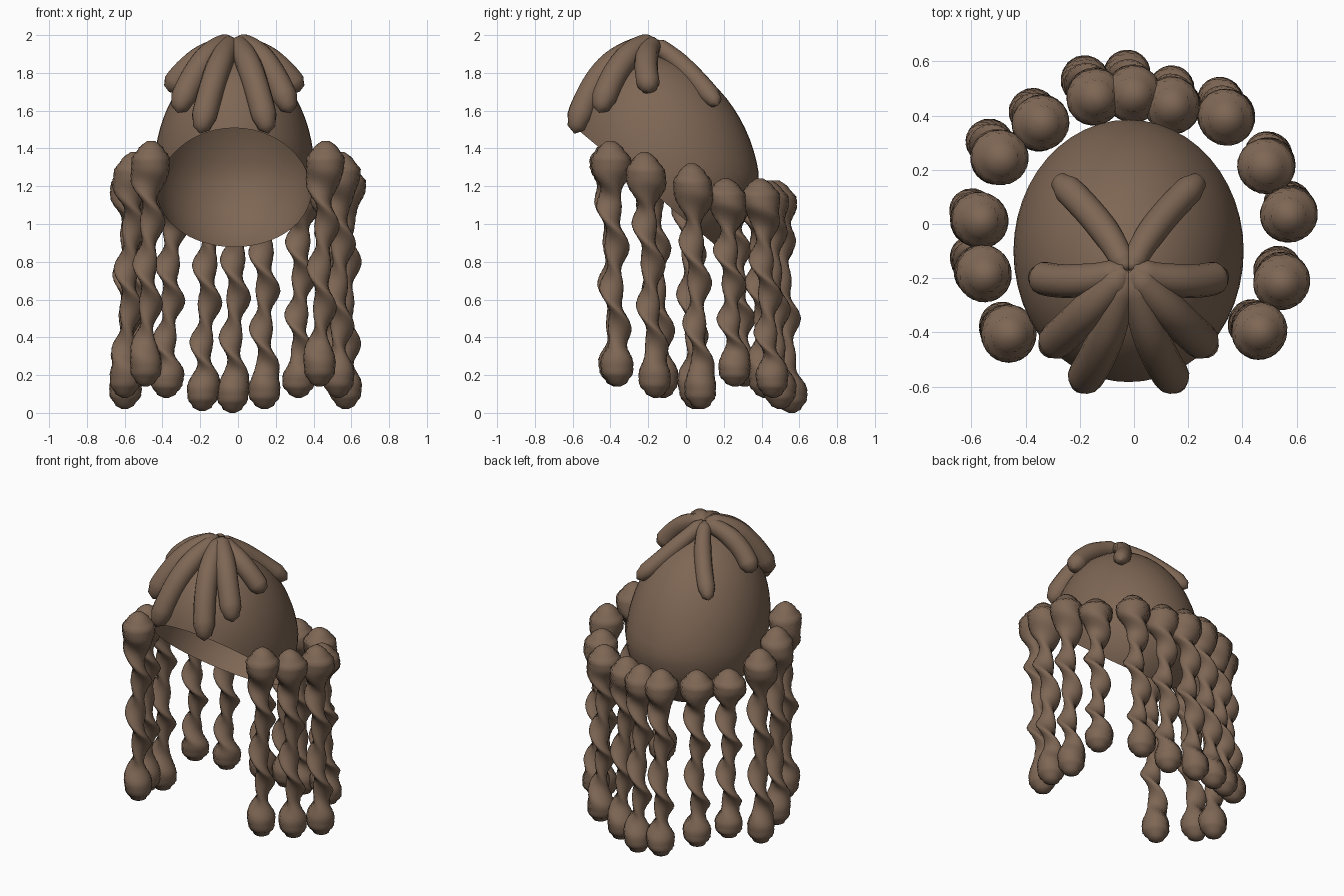
import bpy, bmesh
from math import sin, cos, pi
from mathutils import Vector

cube = bpy.data.objects.get("Cube")
if cube:
    bpy.data.objects.remove(cube, do_unlink=True)

brown = bpy.data.materials.new("brown_hair")
brown.use_nodes = True
COLOUR = (0.21, 0.135, 0.09, 1)
brown.diffuse_color = COLOUR
brown.node_tree.nodes["Principled BSDF"].inputs["Base Color"].default_value = COLOUR
MID = -0.02  # centre line of the cap


def finish(bm, name):
    mesh = bpy.data.meshes.new(name)
    bm.to_mesh(mesh)
    bm.free()
    mesh.materials.append(brown)
    mesh.shade_smooth()
    obj = bpy.data.objects.new(name, mesh)
    bpy.context.collection.objects.link(obj)
    return obj


def interp(table, t):
    for (t0, a), (t1, b) in zip(table, table[1:]):
        if t <= t1:
            f = (t - t0) / (t1 - t0)
            f = f * f * (3 - 2 * f)
            return a + (b - a) * f
    return table[-1][1]


def skin(rings, name):
    """Join rings of points into a closed tube."""
    bm = bmesh.new()
    loops = [[bm.verts.new(p) for p in ring] for ring in rings]
    n = len(loops[0])
    for a, b in zip(loops, loops[1:]):
        for i in range(n):
            j = (i + 1) % n
            bm.faces.new((a[i], a[j], b[j], b[i]))
    bm.faces.new(loops[0])
    bm.faces.new(loops[-1])
    bmesh.ops.recalc_face_normals(bm, faces=bm.faces)
    return finish(bm, name)


# Cap: egg shaped shell, cut open along a sloping plane
bm = bmesh.new()
bmesh.ops.create_uvsphere(bm, u_segments=48, v_segments=32, radius=1)
for v in bm.verts:
    up = v.co.z > 0
    z = v.co.z * (0.62 if up else 0.47)
    lean = 0.15 * z if up else 0
    v.co = (MID + 0.425 * v.co.x, -0.1 + 0.485 * v.co.y - lean, 1.27 + z)
bmesh.ops.bisect_plane(bm, geom=bm.verts[:] + bm.edges[:] + bm.faces[:],
                       plane_co=(0, 0.165, 0.88), plane_no=(0, 0.643, 0.766),
                       clear_inner=True)
finish(bm, "cap")

# Locks fanning out from the crown, mirrored left and right
LOCK_THICKNESS = [(0, 0.5), (0.12, 0.85), (0.5, 1), (0.88, 1), (0.96, 0.7), (1, 0.05)]
LOCKS = {
    "front": ((0.09, -0.43, 1.81), (0.18, -0.59, 1.48), 0.068),
    "middle": ((0.16, -0.33, 1.86), (0.30, -0.46, 1.59), 0.068),
    "side": ((0.20, -0.21, 1.865), (0.345, -0.19, 1.70), 0.062),
    "back": ((0.10, -0.01, 1.83), (0.27, 0.17, 1.63), 0.054),
}


def lock(name, side, middle, end, radius):
    a = Vector((0.01, -0.17, 1.955))
    b, c = Vector(middle), Vector(end)
    ctrl = 2 * b - (a + c) / 2
    rings = []
    steps = 28
    for k in range(steps + 1):
        t = k / steps
        p = a * (1 - t) ** 2 + ctrl * 2 * t * (1 - t) + c * t * t
        tangent = ((ctrl - a) * (1 - t) + (c - ctrl) * t).normalized()
        u = tangent.cross(Vector((0, 0, 1))).normalized()
        w = u.cross(tangent)
        r = radius * interp(LOCK_THICKNESS, t)
        ring = [p + r * (u * cos(q) + w * sin(q))
                for q in (2 * pi * i / 14 for i in range(14))]
        rings.append([(MID + side * v.x, v.y, v.z) for v in ring])
    skin(rings, name)


for key, (middle, end, radius) in LOCKS.items():
    lock(key + "_lock_left", 1, middle, end, radius)
    lock(key + "_lock_right", -1, middle, end, radius)

# Twisted strands: a round knot on top, a flat twisting length, a drop at the tip
THICKNESS = [(0, 0.02), (0.025, 0.065), (0.075, 0.108), (0.11, 0.108), (0.25, 0.068),
             (0.8, 0.063), (0.9, 0.09), (0.945, 0.085), (0.985, 0.05), (1, 0.015)]
FLATNESS = [(0, 1), (0.1, 0.95), (0.24, 0.6), (0.78, 0.58), (0.91, 0.95), (1, 1)]
# top x, top y, tip x, tip y, top height, tip height
STRANDS = [
    (-0.46, -0.41, -0.49, -0.37, 1.44, 0.14),
    (-0.55, -0.19, -0.60, -0.12, 1.38, 0.08),
    (-0.565, 0.01, -0.60, 0.05, 1.31, 0.02),
    (-0.49, 0.24, -0.54, 0.31, 1.24, 0.14),
    (-0.34, 0.37, -0.38, 0.42, 1.24, 0.08),
    (-0.14, 0.465, -0.19, 0.54, 1.23, 0.01),
    (0.0, 0.475, -0.03, 0.56, 1.23, 0.0),
    (0.14, 0.435, 0.14, 0.5, 1.23, 0.02),
    (0.34, 0.39, 0.32, 0.46, 1.24, 0.08),
    (0.485, 0.21, 0.50, 0.26, 1.24, 0.14),
    (0.57, 0.03, 0.57, 0.08, 1.32, 0.02),
    (0.545, -0.22, 0.53, -0.16, 1.38, 0.08),
    (0.465, -0.40, 0.43, -0.36, 1.44, 0.14),
]


def strand(name, x0, y0, x1, y1, top, tip, phase):
    rings = []
    steps = 72
    for k in range(steps + 1):
        t = k / steps
        r = interp(THICKNESS, t)
        flat = interp(FLATNESS, t)
        turn = phase + t * 6 * pi
        shift = 0.045 * (1 - flat)
        cx = x0 + (x1 - x0) * t + shift * cos(turn)
        cy = y0 + (y1 - y0) * t + shift * sin(turn)
        ring = []
        for i in range(14):
            q = 2 * pi * i / 14
            u, w = r * cos(q), r * flat * sin(q)
            ring.append((cx + u * cos(turn) - w * sin(turn),
                         cy + u * sin(turn) + w * cos(turn),
                         top + (tip - top) * t))
        rings.append(ring)
    skin(rings, name)


for i, data in enumerate(STRANDS):
    strand(f"twisted_strand_{i + 1}", *data, phase=i * 0.5)
